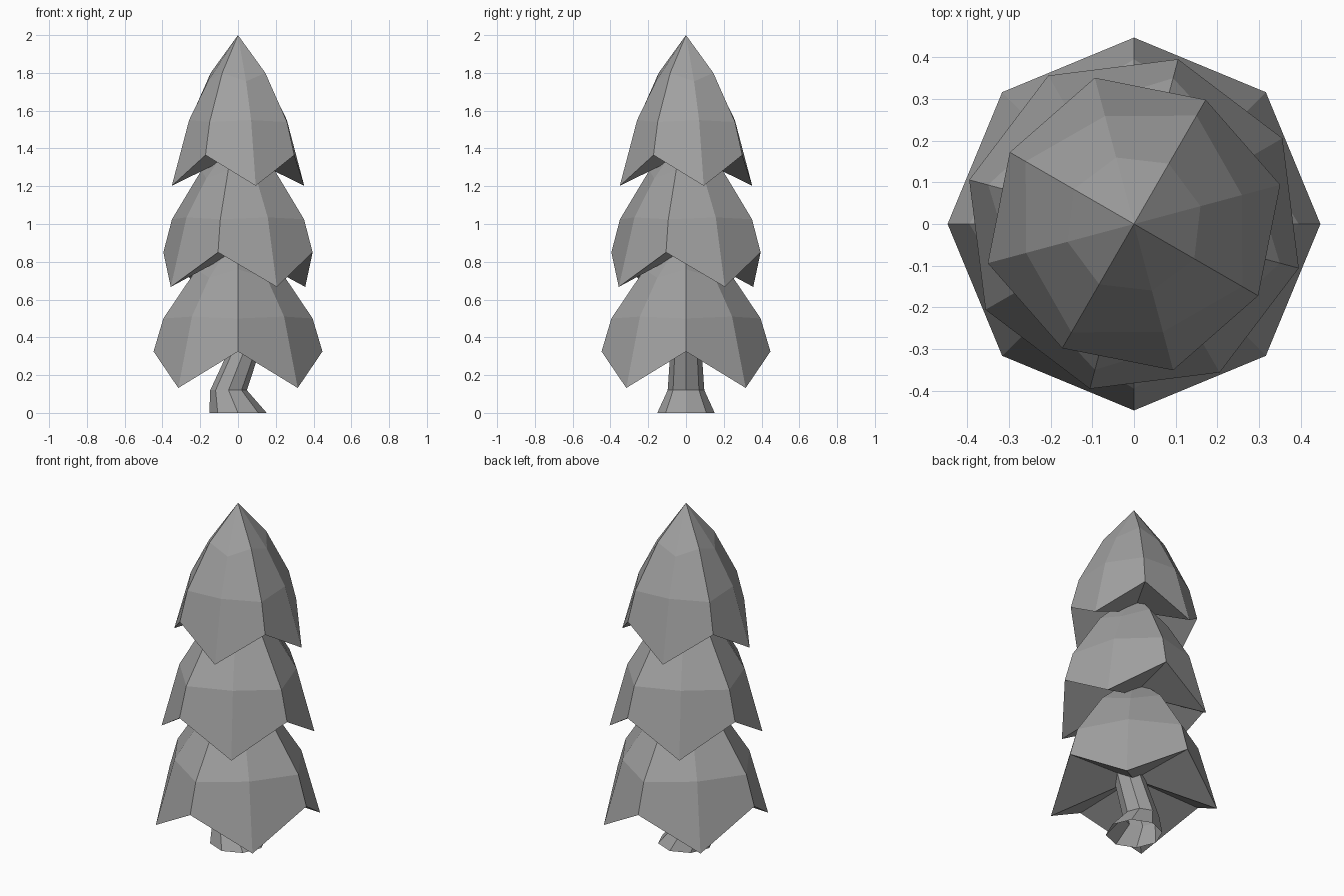
import bpy
import bmesh
from math import cos, sin, radians

old = bpy.data.objects.get("Cube")
if old:
    bpy.data.objects.remove(old, do_unlink=True)

# One plain colour for the whole tree
grey = bpy.data.materials.new("plain_grey")
grey.use_nodes = True
colour = (0.36, 0.36, 0.36, 1)
grey.diffuse_color = colour
grey.node_tree.nodes["Principled BSDF"].inputs["Base Color"].default_value = colour

SIDES = 8


def ring(bm, ridge, tip, turn=0, shift=0):
    """Octagonal ring alternating between two (radius, height) pairs."""
    verts = []
    for i in range(SIDES):
        radius, z = tip if i % 2 else ridge
        a = radians(turn + i * 360 / SIDES)
        verts.append(bm.verts.new((shift + radius * cos(a), radius * sin(a), z)))
    return verts


def bridge(bm, lower, upper):
    for i in range(SIDES):
        j = (i + 1) % SIDES
        bm.faces.new((lower[i], lower[j], upper[j], upper[i]))


def fan(bm, rim, z):
    centre = bm.verts.new((0, 0, z))
    for i in range(SIDES):
        bm.faces.new((rim[i], rim[(i + 1) % SIDES], centre))


def finish(bm, name):
    bmesh.ops.recalc_face_normals(bm, faces=bm.faces)
    mesh = bpy.data.meshes.new(name)
    bm.to_mesh(mesh)
    bm.free()
    mesh.materials.append(grey)
    obj = bpy.data.objects.new(name, mesh)
    bpy.context.collection.objects.link(obj)


def foliage_tier(name, hem_z, turn, ridge_radii, tip_radii, droop):
    """Four-ridged skirt with flatter panels between, each ending in a tip."""
    bm = bmesh.new()
    ridge_z = (hem_z, hem_z + 0.175, hem_z + 0.435)
    tip_z = (hem_z - droop, hem_z + 0.185, hem_z + 0.39)
    rings = [ring(bm, ridge, tip, turn) for ridge, tip
             in zip(zip(ridge_radii, ridge_z), zip(tip_radii, tip_z))]
    for lower, upper in zip(rings, rings[1:]):
        bridge(bm, lower, upper)
    fan(bm, rings[-1], hem_z + 0.635)
    fan(bm, rings[0], hem_z + 0.01)
    finish(bm, name)


# Foliage
foliage_tier("lower_foliage", 0.325, 0,
             (0.447, 0.395, 0.22), (0.447, 0.345, 0.215), 0.193)
foliage_tier("middle_foliage", 0.85, -15,
             (0.409, 0.362, 0.2), (0.411, 0.315, 0.195), 0.183)
foliage_tier("upper_foliage", 1.365, -30,
             (0.344, 0.3, 0.167), (0.363, 0.268, 0.165), 0.163)

# Crooked trunk with a flared, open foot
bm = bmesh.new()
levels = [(0.152, 0, 0), (0.097, 0.12, -0.05), (0.082, 0.34, 0.037)]
rings = [ring(bm, (r, z), (r, z), shift=x) for r, z, x in levels]
for lower, upper in zip(rings, rings[1:]):
    bridge(bm, lower, upper)
finish(bm, "trunk")
